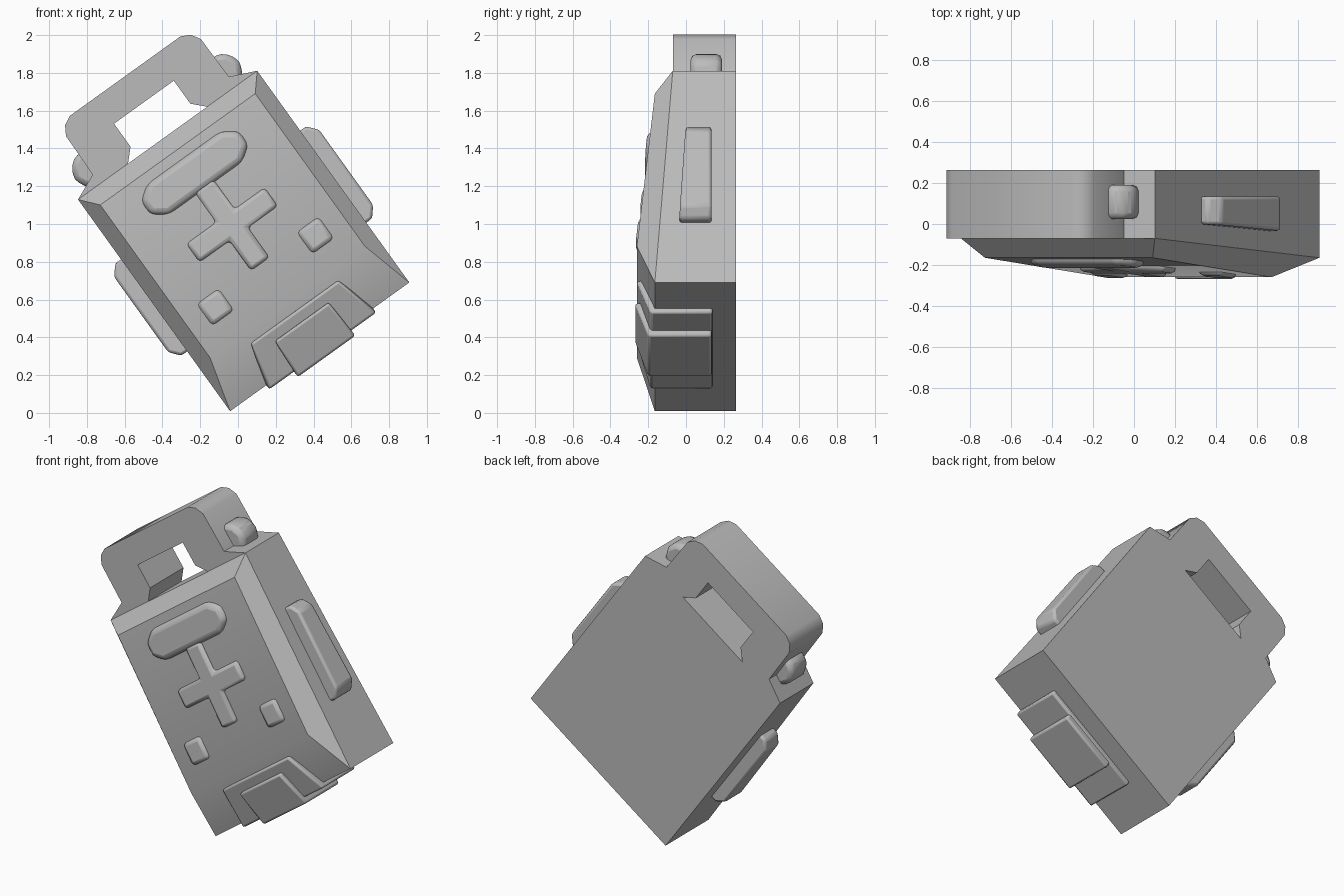
import bpy
import bmesh
import math
from mathutils import Matrix

if "Cube" in bpy.data.objects:
    bpy.data.objects.remove(bpy.data.objects["Cube"])

grey = bpy.data.materials.new("plain_grey")
grey.use_nodes = True
COLOUR = (0.5, 0.5, 0.5, 1)
grey.diffuse_color = COLOUR
grey.node_tree.nodes["Principled BSDF"].inputs["Base Color"].default_value = COLOUR

# The device is built upright around its own centre, then tilted as a whole
TILT = Matrix.Translation((0.03, 0, 0.91)) @ Matrix.Rotation(math.radians(-35.7), 4, "Y")


def finish(name, bm, bevel=0, segments=2):
    bmesh.ops.recalc_face_normals(bm, faces=bm.faces)
    mesh = bpy.data.meshes.new(name)
    bm.to_mesh(mesh)
    bm.free()
    mesh.materials.append(grey)
    obj = bpy.data.objects.new(name, mesh)
    bpy.context.collection.objects.link(obj)
    obj.matrix_world = TILT
    if bevel:
        mod = obj.modifiers.new("soft_edges", "BEVEL")
        mod.width = bevel
        mod.segments = segments
        mod.limit_method = "ANGLE"
    bpy.ops.object.select_all(action="DESELECT")
    obj.select_set(True)
    bpy.context.view_layer.objects.active = obj
    bpy.ops.object.shade_smooth_by_angle(angle=math.radians(35))
    return obj


def loft(name, rings, bevel=0, segments=2):
    """Closed solid through rings of equal point count."""
    bm = bmesh.new()
    rows = [[bm.verts.new(p) for p in ring] for ring in rings]
    for a, b in zip(rows, rows[1:]):
        for i in range(len(a)):
            j = (i + 1) % len(a)
            bm.faces.new((a[i], a[j], b[j], b[i]))
    bm.faces.new(rows[0])
    bm.faces.new(rows[-1])
    return finish(name, bm, bevel, segments)


def slab(name, outline, front, back, bevel=0, segments=2):
    """Outline in x and z, with front and back depth as functions of z."""
    return loft(name, [[(x, f(z), z) for x, z in outline] for f in (front, back)],
                bevel, segments)


def flat(y):
    return lambda z: y


def face_depth(offset):
    return lambda z: -0.165 - 0.0955 * (0.598 - z) - offset


def rect(w, bottom, top):
    return [(-w, bottom), (w, bottom), (w, top), (-w, top)]


# Main body: flat back, sloped rim, raised front panel
rim = rect(0.584, -0.69, 0.69)
panel = rect(0.505, -0.398, 0.598)
loft("body", [
    [(x, 0.265, z) for x, z in rim],
    [(x, -0.1175 + 0.0688 * z, z) for x, z in rim],
    [(x, face_depth(0)(z), z) for x, z in panel],
])

# Carrying loop with sloped shoulders and an open window
half = [(0.584, 0.69), (0.444, 0.752), (0.44, 1.0), (0.41, 1.05), (0.36, 1.075)]
window = [(0.195, 0.905), (0.195, 0.755), (0.26, 0.688)]
arch = half + [(-x, z) for x, z in reversed(half)]
arch += [(-x, z) for x, z in reversed(window)] + window
slab("top_loop", arch, flat(-0.07), flat(0.265))

# Front controls
bar = [(-0.32, 0.40), (-0.24, 0.344), (0.24, 0.344), (0.32, 0.40),
       (0.32, 0.488), (0.24, 0.544), (-0.24, 0.544), (-0.32, 0.488)]
slab("front_bar", bar, face_depth(0.03), face_depth(-0.05), 0.035, 3)

a, b, mid = 0.06, 0.255, 0.105
cross = [(a, b), (a, a), (b, a), (b, -a), (a, -a), (a, -b),
         (-a, -b), (-a, -a), (-b, -a), (-b, a), (-a, a), (-a, b)]
slab("cross_pad", [(x, z + mid) for x, z in cross],
     face_depth(0.025), face_depth(-0.05), 0.02)

for side, word in ((1, "left"), (-1, "right")):
    square = [(x + side * 0.326, z) for x, z in rect(0.073, -0.27, -0.124)]
    slab(word + "_round_button", square, face_depth(0.018), face_depth(-0.05), 0.025)

    # Long button on the flank
    long = [(0.56, -0.3), (0.622, -0.3), (0.668, -0.245),
            (0.668, 0.245), (0.622, 0.3), (0.56, 0.3)]
    slab(word + "_side_button", [(side * x, z) for x, z in long],
         lambda z: -0.018 + 0.058 * z, flat(0.135), 0.015)

    # Knob on the shoulder
    knob = [(0.38, 0.70), (0.50, 0.70), (0.54, 0.785),
            (0.51, 0.855), (0.45, 0.89), (0.38, 0.86)]
    slab(word + "_shoulder_knob", [(side * x, z) for x, z in knob],
         flat(0.025), flat(0.19), 0.03)

# Two stacked clips wrapping the lower edge
for name, top_w, low_w, profile in (
    ("wide_clip", 0.285, 0.348,
     [(-0.20, -0.455), (-0.262, -0.465), (-0.188, -0.717), (0.14, -0.717),
      (0.14, -0.66), (-0.14, -0.66)]),
    ("narrow_clip", 0.175, 0.187,
     [(-0.20, -0.52), (-0.272, -0.53), (-0.20, -0.752), (0.135, -0.752),
      (0.135, -0.66), (-0.14, -0.66)]),
):
    rings = [[(s * (top_w if z > -0.6 else low_w), y, z) for y, z in profile]
             for s in (-1, 1)]
    loft(name, rings, 0.012)
